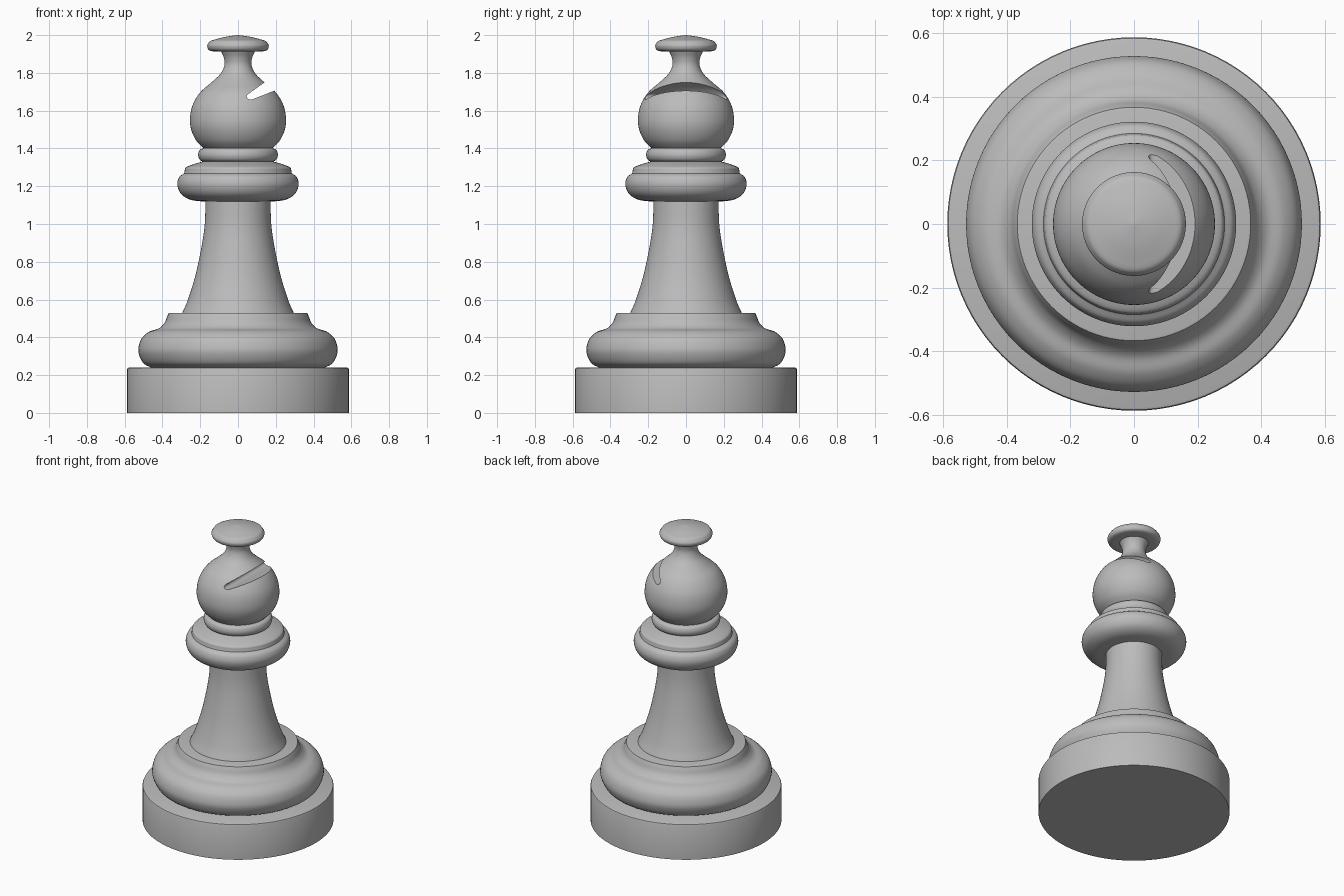
import bpy, bmesh, math
from mathutils import Vector

cube = bpy.data.objects.get("Cube")
if cube:
    bpy.data.objects.remove(cube, do_unlink=True)

GREY = (0.5, 0.5, 0.5, 1)
mat = bpy.data.materials.new("plain grey")
mat.use_nodes = True
mat.diffuse_color = GREY
mat.node_tree.nodes["Principled BSDF"].inputs["Base Color"].default_value = GREY


def curve(pts, steps=6):
    """Smooth Catmull-Rom path through (radius, height) points."""
    p = [Vector(q) for q in pts]
    p = [2 * p[0] - p[1]] + p + [2 * p[-1] - p[-2]]
    out = []
    for a, b, c, d in zip(p, p[1:], p[2:], p[3:]):
        for i in range(steps):
            t = i / steps
            out.append(0.5 * (2 * b + (c - a) * t + (2 * a - 5 * b + 4 * c - d) * t * t
                              + (3 * b - a - 3 * c + d) * t ** 3))
    return out + [p[-2]]


def finish(bm, name):
    bmesh.ops.recalc_face_normals(bm, faces=bm.faces)
    mesh = bpy.data.meshes.new(name)
    bm.to_mesh(mesh)
    bm.free()
    mesh.materials.append(mat)
    obj = bpy.data.objects.new(name, mesh)
    bpy.context.collection.objects.link(obj)
    return obj


def smooth(obj):
    bpy.ops.object.select_all(action='DESELECT')
    obj.select_set(True)
    bpy.context.view_layer.objects.active = obj
    bpy.ops.object.shade_smooth_by_angle(angle=math.radians(35))


def lathe(name, *runs, segments=96):
    """Turn joined profile runs into a closed solid around z."""
    pts = [Vector(q) for run in runs for q in run]
    pts = [Vector((0, pts[0].y))] + pts + [Vector((0, pts[-1].y))]
    bm = bmesh.new()
    verts = [bm.verts.new((p.x, 0, p.y)) for p in pts]
    edges = [bm.edges.new(pair) for pair in zip(verts, verts[1:])]
    bmesh.ops.spin(bm, geom=verts + edges, cent=(0, 0, 0), axis=(0, 0, 1),
                   angle=math.tau, steps=segments)
    bmesh.ops.remove_doubles(bm, verts=bm.verts, dist=0.0001)
    obj = finish(bm, name)
    smooth(obj)
    return obj


# Plinth and rounded foot
lathe("plinth", [(0.587, 0), (0.587, 0.23)], [(0.584, 0.237), (0.577, 0.24)])
lathe("foot", curve([(0.46, 0.24), (0.5, 0.262), (0.523, 0.305), (0.527, 0.345), (0.51, 0.395),
                     (0.47, 0.43), (0.42, 0.447), (0.39, 0.475), (0.375, 0.51), (0.367, 0.528)]),
      [(0.36, 0.53)])

# Flared stem
lathe("stem", curve([(0.295, 0.53), (0.265, 0.6), (0.225, 0.73), (0.193, 0.88),
                     (0.176, 1.0), (0.172, 1.13)]))

# Collar with stepped top, and the ring above it
lathe("collar", curve([(0.172, 1.118), (0.25, 1.128), (0.3, 1.158), (0.321, 1.205),
                       (0.312, 1.247), (0.285, 1.268)]),
      curve([(0.283, 1.28), (0.275, 1.3), (0.23, 1.318), (0.19, 1.33)]))
lathe("neck_ring", curve([(0.18, 1.328), (0.202, 1.34), (0.211, 1.365), (0.203, 1.392), (0.18, 1.402)]))

# Bulbous head narrowing to the throat
head = lathe("head", curve([(0.175, 1.395), (0.22, 1.44), (0.248, 1.5), (0.254, 1.56), (0.24, 1.63),
                            (0.2, 1.697), (0.14, 1.75), (0.093, 1.795), (0.072, 1.84),
                            (0.075, 1.88), (0.09, 1.915)]))

# Finial cap
lathe("finial", curve([(0.085, 1.912), (0.13, 1.914), (0.155, 1.922), (0.163, 1.945),
                       (0.15, 1.967)]), curve([(0.14, 1.972), (0.07, 1.99), (0.004, 2.0)]))

# Slanted slot through the side of the head, with a rounded inner end
outline = curve([(0.074, 1.659), (0.055, 1.661), (0.046, 1.672), (0.05, 1.685)], 4)
outline += [(0.226, 1.81), (0.286, 1.743)]
bm = bmesh.new()
face = bm.faces.new([bm.verts.new((x, -0.4, z)) for x, z in outline])
ext = bmesh.ops.extrude_face_region(bm, geom=[face])
bmesh.ops.translate(bm, vec=(0, 0.8, 0),
                    verts=[v for v in ext["geom"] if isinstance(v, bmesh.types.BMVert)])
cutter = finish(bm, "slot_cutter")
cut = head.modifiers.new("slot", 'BOOLEAN')
cut.operation = 'DIFFERENCE'
cut.solver = 'EXACT'
cut.object = cutter
bpy.context.view_layer.objects.active = head
bpy.ops.object.modifier_apply(modifier=cut.name)
bpy.data.objects.remove(cutter, do_unlink=True)
smooth(head)
